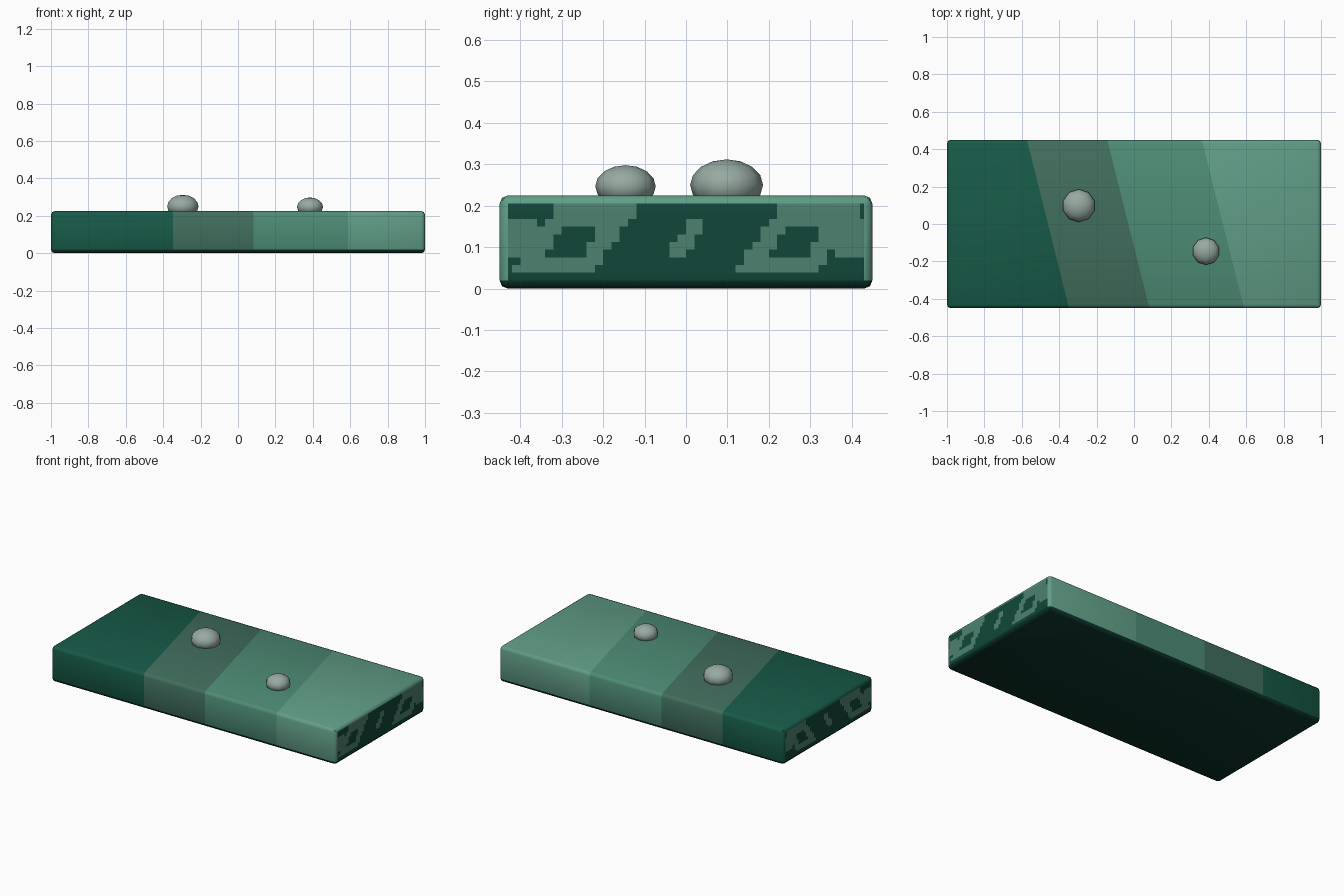
import bpy, bmesh
from mathutils import Vector

if "Cube" in bpy.data.objects:
    bpy.data.objects.remove(bpy.data.objects["Cube"])

L, W, H, BEVEL = 1.0, 0.45, 0.225, 0.02


def material(name, r, g, b):
    m = bpy.data.materials.new(name)
    m.diffuse_color = [(c / 255) ** 2.2 for c in (r, g, b)] + [1]
    m.use_nodes = True
    m.node_tree.nodes["Principled BSDF"].inputs["Base Color"].default_value = m.diffuse_color
    return m


def finish(bm, name, mats):
    me = bpy.data.meshes.new(name)
    bm.to_mesh(me)
    bm.free()
    for m in mats:
        me.materials.append(m)
    ob = bpy.data.objects.new(name, me)
    bpy.context.collection.objects.link(ob)
    bpy.ops.object.select_all(action='DESELECT')
    bpy.context.view_layer.objects.active = ob
    ob.select_set(True)
    bpy.ops.object.shade_smooth_by_angle(angle=0.8)
    return ob


def cut(bm, faces, co, no):
    geom = set(faces)
    for f in faces:
        geom.update(f.edges)
        geom.update(f.verts)
    bmesh.ops.bisect_plane(bm, geom=list(geom), plane_co=co, plane_no=no, dist=1e-5)


def end_faces(bm):
    return [f for f in bm.faces if abs(f.normal.x) > 0.99]


def light_on_end(y, z):
    # Slanted ring either side of a small centre slash
    u, dz = y - 0.7 * (z - 0.12), abs(z - 0.12)
    rings = [max(abs(u - c) / 0.1, dz / 0.08) for c in (-0.27, 0.27)]
    return (any(0.45 < r < 1 for r in rings)
            or (abs(u) < 0.022 and dz < 0.05)
            or (abs(y) > 0.37 and dz < 0.045))


bands = [material("dark_green", 29, 90, 73), material("grey_green", 67, 110, 94),
         material("mid_green", 79, 139, 117), material("light_green", 97, 156, 134)]
deep = material("deep_green", 20, 55, 46)
end_dark = material("end_dark_green", 24, 72, 60)
end_light = material("end_light_green", 78, 128, 110)
grey = material("stud_grey", 150, 169, 161)

# Slab with bevelled edges
bm = bmesh.new()
bmesh.ops.create_cube(bm, size=2)
for v in bm.verts:
    v.co = Vector((v.co.x * L, v.co.y * W, (v.co.z + 1) * H / 2))
bmesh.ops.bevel(bm, geom=bm.edges[:], offset=BEVEL, segments=2, profile=0.5, affect='EDGES')

# Slanted colour bands across the slab
SLANT = 0.25
EDGES = (-0.46, -0.03, 0.475)
for c in EDGES:
    cut(bm, bm.faces[:], (c, 0, 0), Vector((1, SLANT, 0)).normalized())

# Fine grid on the two ends for the pattern
bm.normal_update()
for i in range(-21, 22):
    cut(bm, end_faces(bm), (0, i * 0.02, 0), (0, 1, 0))
for i in range(1, 10):
    cut(bm, end_faces(bm), (0, 0, BEVEL + i * 0.0185), (0, 0, 1))

bm.normal_update()
for f in bm.faces:
    c = f.calc_center_median()
    if abs(f.normal.x) > 0.99:
        f.material_index = 6 if light_on_end(c.y, c.z) else 5
    elif f.normal.z < -0.3:
        f.material_index = 4
    else:
        f.material_index = sum(c.x + SLANT * c.y > e for e in EDGES)
finish(bm, "slab", bands + [deep, end_dark, end_light])


# Flattened round studs, sunk into the top
def stud(name, x, y, z, r, half_height):
    bm = bmesh.new()
    bmesh.ops.create_uvsphere(bm, u_segments=10, v_segments=8, radius=1)
    for v in bm.verts:
        v.co = Vector((x + v.co.x * r, y + v.co.y * r, z + v.co.z * half_height))
    finish(bm, name, [grey])


stud("large_stud", -0.295, 0.098, 0.25, 0.088, 0.062)
stud("small_stud", 0.385, -0.146, 0.247, 0.073, 0.051)
